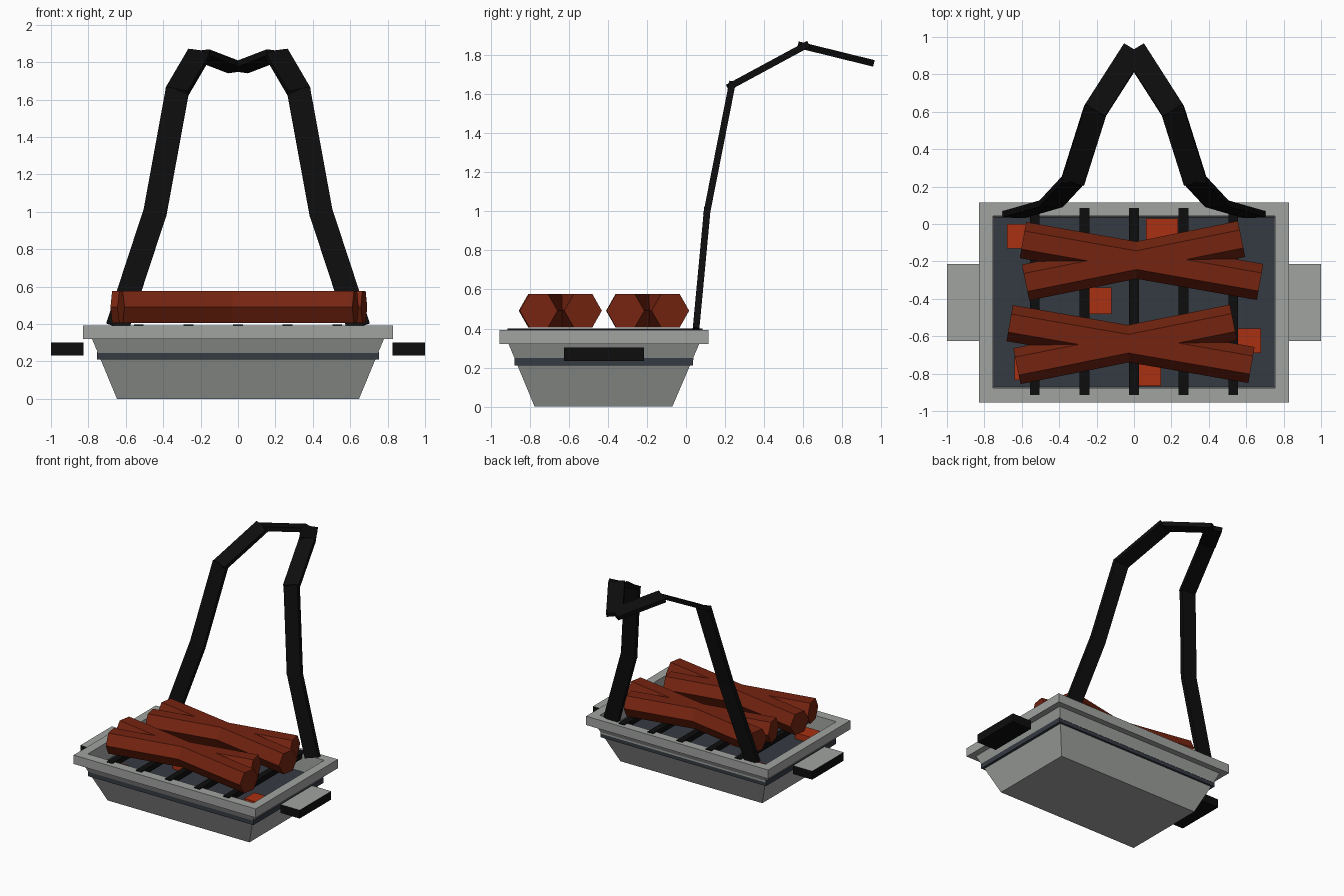
import bpy, bmesh, math
from mathutils import Vector, Matrix

if "Cube" in bpy.data.objects:
    bpy.data.objects.remove(bpy.data.objects["Cube"])


def material(name, srgb):
    m = bpy.data.materials.new(name)
    lin = [((c / 255 + 0.055) / 1.055) ** 2.4 if c > 10 else c / 255 / 12.92 for c in srgb]
    m.diffuse_color = (*lin, 1)
    m.use_nodes = True
    m.node_tree.nodes["Principled BSDF"].inputs["Base Color"].default_value = m.diffuse_color
    return m


GREY = material("stone_grey", (160, 163, 160))
SLATE = material("dark_slate", (53, 58, 66))
BLACK = material("iron_black", (13, 13, 13))
WOOD = material("red_brown_wood", (117, 36, 16))
EMBER = material("ember_orange", (170, 48, 18))


def finish(name, bm, *mats):
    bmesh.ops.recalc_face_normals(bm, faces=bm.faces)
    me = bpy.data.meshes.new(name)
    bm.to_mesh(me)
    bm.free()
    for m in mats:
        me.materials.append(m)
    ob = bpy.data.objects.new(name, me)
    bpy.context.collection.objects.link(ob)
    return ob


def box(name, x0, x1, y0, y1, z0, z1, *mats):
    bm = bmesh.new()
    mat = Matrix.Translation(((x0 + x1) / 2, (y0 + y1) / 2, (z0 + z1) / 2)) @ \
        Matrix.Diagonal((x1 - x0, y1 - y0, z1 - z0, 1))
    bmesh.ops.create_cube(bm, size=1, matrix=mat)
    return finish(name, bm, *mats)


# Basin: rectangular loops from the base, up the tapered wall, over the rim and down inside
loops = [(0.647, -0.775, -0.07, 0), (0.78, -0.908, 0.067, 0.32),
         (0.83, -0.955, 0.115, 0.32), (0.83, -0.955, 0.115, 0.393),
         (0.755, -0.877, 0.043, 0.393), (0.75, -0.872, 0.038, 0.24)]
bm = bmesh.new()
rings = [[bm.verts.new(p) for p in ((-x, a, z), (x, a, z), (x, b, z), (-x, b, z))]
         for x, a, b, z in loops]
for r, s in zip(rings, rings[1:]):
    for i in range(4):
        j = (i + 1) % 4
        bm.faces.new((r[i], r[j], s[j], s[i]))
bm.faces.new(rings[0])
bm.faces.new(rings[-1])
finish("basin", bm, GREY)

# Dark slab: ash floor inside, thin band outside
box("ash_floor", -0.755, 0.755, -0.877, 0.036, 0.21, 0.25, SLATE)

# Side handles with grey tops
for side, s in (("left", -1), ("right", 1)):
    x0, x1 = sorted((s * 0.825, s * 1.0))
    h = box(side + "_handle", x0, x1, -0.625, -0.215, 0.233, 0.302, BLACK, GREY)
    for p in h.data.polygons:
        p.material_index = int(p.normal.z > 0.5)

# Grate bars across the rim
for i in range(-2, 3):
    x = i * 0.265
    box("grate_bar", x - 0.026, x + 0.026, -0.915, 0.085, 0.355, 0.399, BLACK)

# Embers on the floor
for x, y, w, d in ((-0.60, -0.065, 0.16, 0.13), (0.15, -0.04, 0.17, 0.14),
                   (-0.19, -0.41, 0.14, 0.14), (0.61, -0.625, 0.14, 0.13),
                   (0.08, -0.80, 0.13, 0.13), (-0.57, -0.77, 0.14, 0.13)):
    box("ember", x - w / 2, x + w / 2, y - d / 2, y + d / 2, 0.24, 0.30, EMBER)

# Logs: crossed pairs of six-sided prisms
for x0, y0, x1, y1 in ((-0.594, -0.086, 0.674, -0.31), (-0.58, -0.313, 0.575, -0.08),
                       (-0.665, -0.53, 0.628, -0.754), (-0.626, -0.76, 0.532, -0.527)):
    a, b = Vector((x0, y0, 0.491)), Vector((x1, y1, 0.491))
    d = (b - a).normalized()
    side = Vector((-d.y, d.x, 0))
    bm = bmesh.new()
    ends = [[bm.verts.new(c + side * 0.098 * math.cos(k * math.pi / 3)
                          + Vector((0, 0, 0.098 * math.sin(k * math.pi / 3))))
             for k in range(6)] for c in (a, b)]
    for k in range(6):
        j = (k + 1) % 6
        bm.faces.new((ends[0][k], ends[0][j], ends[1][j], ends[1][k]))
    for e in ends:
        bm.faces.new(e)
    finish("log", bm, WOOD)

# Arched hanger: flat strap segments, mirrored
path = [(-0.645, 0.05, 0.385), (-0.443, 0.108, 1.0), (-0.325, 0.235, 1.645),
        (-0.208, 0.605, 1.845), (0, 0.93, 1.765)]
for s in (1, -1):
    pts = [Vector((s * x, y, z)) for x, y, z in path]
    for i, (a, b) in enumerate(zip(pts, pts[1:])):
        d = (b - a).normalized()
        n = Vector((0, -d.z, d.y)).normalized()
        m = Matrix((d.cross(n), d, n)).transposed().to_4x4()
        length = (b - a).length + (0.02 if 0 < i < 3 else 0)
        bm = bmesh.new()
        bmesh.ops.create_cube(bm, size=1, matrix=Matrix.Translation((a + b) / 2) @ m
                              @ Matrix.Diagonal((0.125, length, 0.034, 1)))
        finish("hanger_strap", bm, BLACK)
